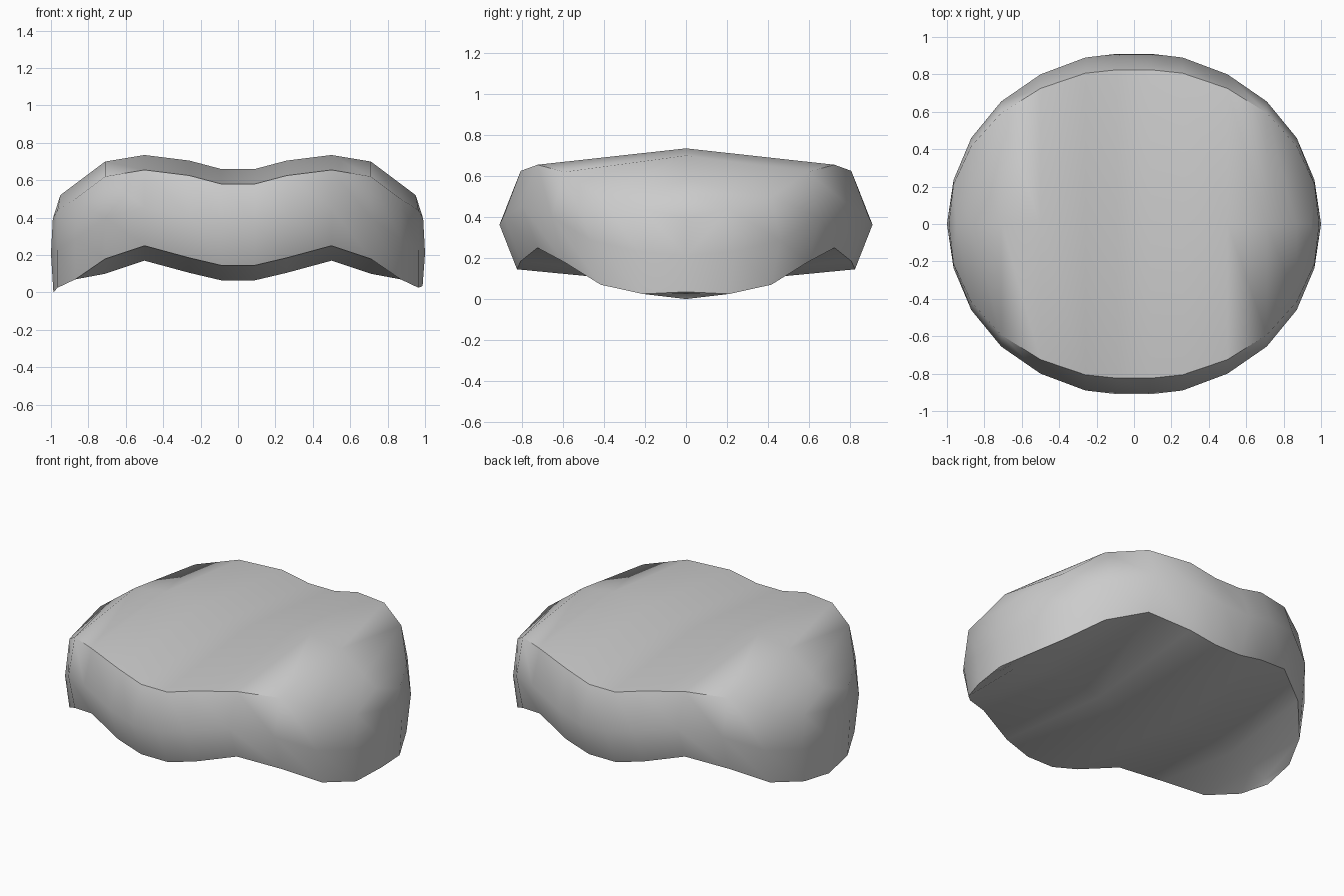
import bpy
import bmesh
from math import radians

if "Cube" in bpy.data.objects:
    bpy.data.objects.remove(bpy.data.objects["Cube"], do_unlink=True)

grey = bpy.data.materials.new("warm_grey")
grey.use_nodes = True
colour = (0.6, 0.6, 0.6, 1)
grey.diffuse_color = colour
grey.node_tree.nodes["Principled BSDF"].inputs["Base Color"].default_value = colour

# Half outline stations: x, half depth, top rim height, bottom rim height
stations = [
    (0.09, 0.91, 0.58, 0.145),
    (0.26, 0.89, 0.625, 0.185),
    (0.50, 0.80, 0.655, 0.25),
    (0.71, 0.655, 0.62, 0.18),
    (0.87, 0.46, 0.50, 0.07),
    (0.965, 0.235, 0.44, 0.025),
]
RIM = 0.906    # rims are drawn in from the widest belt
CROWN = 0.08   # rise of the centre line over the rims

bm = bmesh.new()


def section(side, x, depth, top, bottom):
    """Closed loop across the body: crown, front wall, belly, back wall."""
    belly = bottom - CROWN if x < 0.8 else bottom
    crown_x = min(x, 0.95)
    belt = (top + bottom) / 2
    loop = [
        (crown_x, 0, top + CROWN),
        (x, -depth * RIM, top), (x, -depth, belt), (x, -depth * RIM, bottom),
        (x, 0, belly),
        (x, depth * RIM, bottom), (x, depth, belt), (x, depth * RIM, top),
    ]
    return [bm.verts.new((side * px, y, z)) for px, y, z in loop]


left = [section(1, *s) for s in stations]
right = [section(-1, *s) for s in stations]
rings = right[::-1] + left

# Skin between neighbouring sections
for a, b in zip(rings, rings[1:]):
    for i in range(8):
        j = (i + 1) % 8
        bm.faces.new((a[i], b[i], b[j], a[j]))

# Blunt tips at both ends
for ring, side, low in ((rings[0], -1, 0.0), (rings[-1], 1, 0.035)):
    top, belt, bottom = [bm.verts.new((side * x, 0, z))
                         for x, z in ((0.99, 0.395), (1.0, 0.21), (0.987, low))]
    for a, b, c, d in ((0, 1, 7, top), (4, 3, 5, bottom)):
        bm.faces.new((ring[a], ring[b], d))
        bm.faces.new((ring[a], d, ring[c]))
    for t, m, k in ((1, 2, 3), (7, 6, 5)):
        bm.faces.new((ring[t], ring[m], belt, top))
        bm.faces.new((ring[m], ring[k], bottom, belt))

bmesh.ops.recalc_face_normals(bm, faces=bm.faces)
mesh = bpy.data.meshes.new("wavy_disc")
bm.to_mesh(mesh)
bm.free()
mesh.materials.append(grey)
disc = bpy.data.objects.new("wavy_disc", mesh)
bpy.context.collection.objects.link(disc)

# Rounded walls with crisp rims
bpy.ops.object.select_all(action="DESELECT")
disc.select_set(True)
bpy.context.view_layer.objects.active = disc
bpy.ops.object.shade_smooth_by_angle(angle=radians(50))
